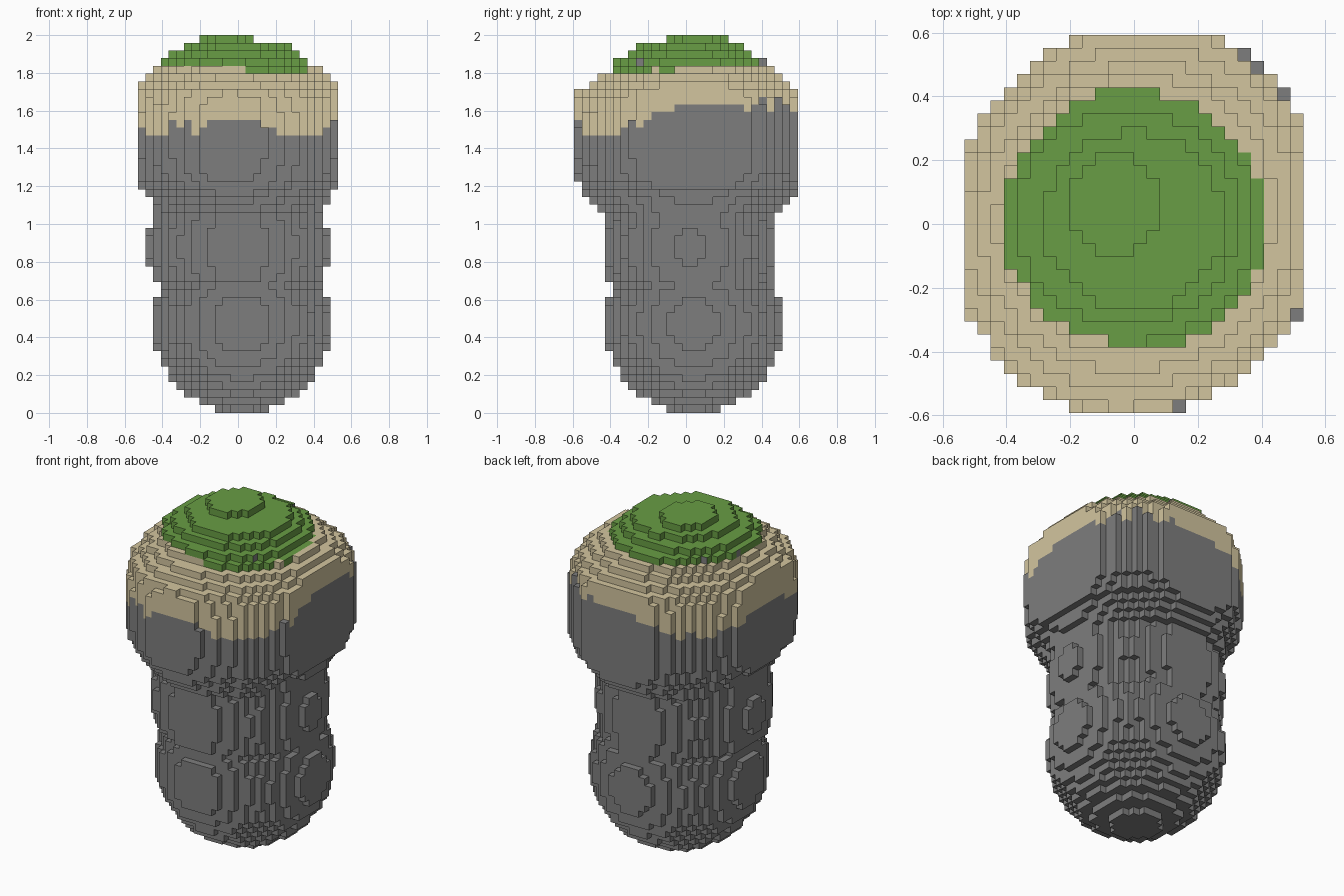
import bpy, bmesh, math, random
from mathutils import Vector

cube = bpy.data.objects.get("Cube")
if cube:
    bpy.data.objects.remove(cube, do_unlink=True)
random.seed(4)
S = 2 / 49  # voxel size

# Head profile: height, centre x, centre y, radius, skew, width ratio
HEAD = [
    (1.06, 0, .02, .465, 0, 1), (1.10, 0, .02, .50, .4, .9),
    (1.16, 0, .01, .55, .8, .84), (1.20, 0, .01, .575, .9, .88),
    (1.25, 0, 0, .592, 1, .92), (1.29, 0, 0, .598, 1, .925),
    (1.42, 0, 0, .605, 1, .925), (1.60, 0, 0, .60, 1, .925),
    (1.66, 0, 0, .59, 1, .93), (1.70, 0, 0, .57, 1, .95),
    (1.78, 0, .01, .465, .8, 1), (1.82, 0, .02, .42, .5, 1),
    (1.86, -.02, .02, .39, .2, 1), (1.90, -.02, .02, .34, 0, 1),
    (1.94, 0, .01, .28, 0, 1), (1.97, -.06, .06, .155, 0, 1),
    (2.0, -.06, .06, .155, 0, 1)]

# Lower edge of the sand coat: angle around the head, height
COAT_EDGE = [(-180, 1.55), (-165, 1.54), (-150, 1.50), (-135, 1.49),
             (-110, 1.52), (-98, 1.56), (-85, 1.56), (-75, 1.52),
             (-45, 1.48), (-20, 1.59), (0, 1.62), (45, 1.64), (90, 1.59),
             (135, 1.48), (160, 1.54), (180, 1.55)]


def sample(rows, t):
    for a, b in zip(rows, rows[1:]):
        if t <= b[0]:
            f = (t - a[0]) / (b[0] - a[0])
            return [p + (q - p) * f for p, q in zip(a[1:], b[1:])]
    return rows[-1][1:]


def centre(i, j, k):
    return (i + .5) * S, j * S, (k + .5) * S


def filled(x, y, z):
    if z < .69:  # round foot
        return math.dist((x, y, z), (.02, .04, .47)) < .472
    if z < 1.06:  # slightly bulging neck
        return math.hypot(x / .475, (y - .02) / .456, (z - .88) / .65) < 1
    cx, cy, r, skew, width = sample(HEAD, z)
    x, y = x - cx, y - cy
    return (math.hypot((x - .04 * skew) / width, y - .035 * skew) < r
            or math.hypot((x + .03 * skew) / width, y + .015 * skew)
            < r - .015 * skew)


cells = {(i, j, k) for i in range(-13, 13) for j in range(-14, 15)
         for k in range(49) if filled(*centre(i, j, k))}
drip = {(i, j): random.uniform(-.04, .03) for i in range(-13, 13)
        for j in range(-14, 15)}


def part_of(cell):
    x, y, z = centre(*cell)
    if z > 1.84:
        return "moss_cap"
    if z > 1.8 and x > .04 and y < .22 and math.hypot(x, y) < .41:
        return "moss_cap"
    edge = sample(COAT_EDGE, math.degrees(math.atan2(y, x)))[0]
    if min(abs(x), abs(y)) > .2:
        edge += drip[cell[:2]]
    return "sand_coat" if z > edge else "stone_body"


def material(name, rgb):
    m = bpy.data.materials.new(name)
    m.use_nodes = True
    m.diffuse_color = (*rgb, 1)
    m.node_tree.nodes["Principled BSDF"].inputs["Base Color"].default_value = (*rgb, 1)
    return m


PARTS = {"stone_body": material("stone grey", (.208, .208, .208)),
         "sand_coat": material("sand", (.65, .56, .345)),
         "moss_cap": material("moss green", (.14, .34, .058))}
meshes = {n: (bmesh.new(), {}) for n in PARTS}


def add_face(part, cell, axis, sign):
    bm, seen = meshes[part]
    corners = []
    for u, v in ((0, 0), (1, 0), (1, 1), (0, 1)):
        p = list(cell)
        p[axis] += sign > 0
        p[(axis + 1) % 3] += u
        p[(axis + 2) % 3] += v
        key = tuple(p)
        if key not in seen:
            seen[key] = bm.verts.new(Vector(key) * S - Vector((0, S / 2, 0)))
        corners.append(seen[key])
    bm.faces.new(corners if sign > 0 else corners[::-1])


# Only the exposed sides of each voxel are built
for cell in sorted(cells):
    part = part_of(cell)
    for axis in range(3):
        for sign in (-1, 1):
            near = list(cell)
            near[axis] += sign
            if tuple(near) in cells:
                continue
            # A few stone specks on the rim of the moss
            speck = axis < 2 and cell[2] == 45 and random.random() < .06
            add_face("stone_body" if speck else part, cell, axis, sign)

for name, (bm, _) in meshes.items():
    mesh = bpy.data.meshes.new(name)
    bm.to_mesh(mesh)
    bm.free()
    mesh.materials.append(PARTS[name])
    bpy.context.scene.collection.objects.link(bpy.data.objects.new(name, mesh))
